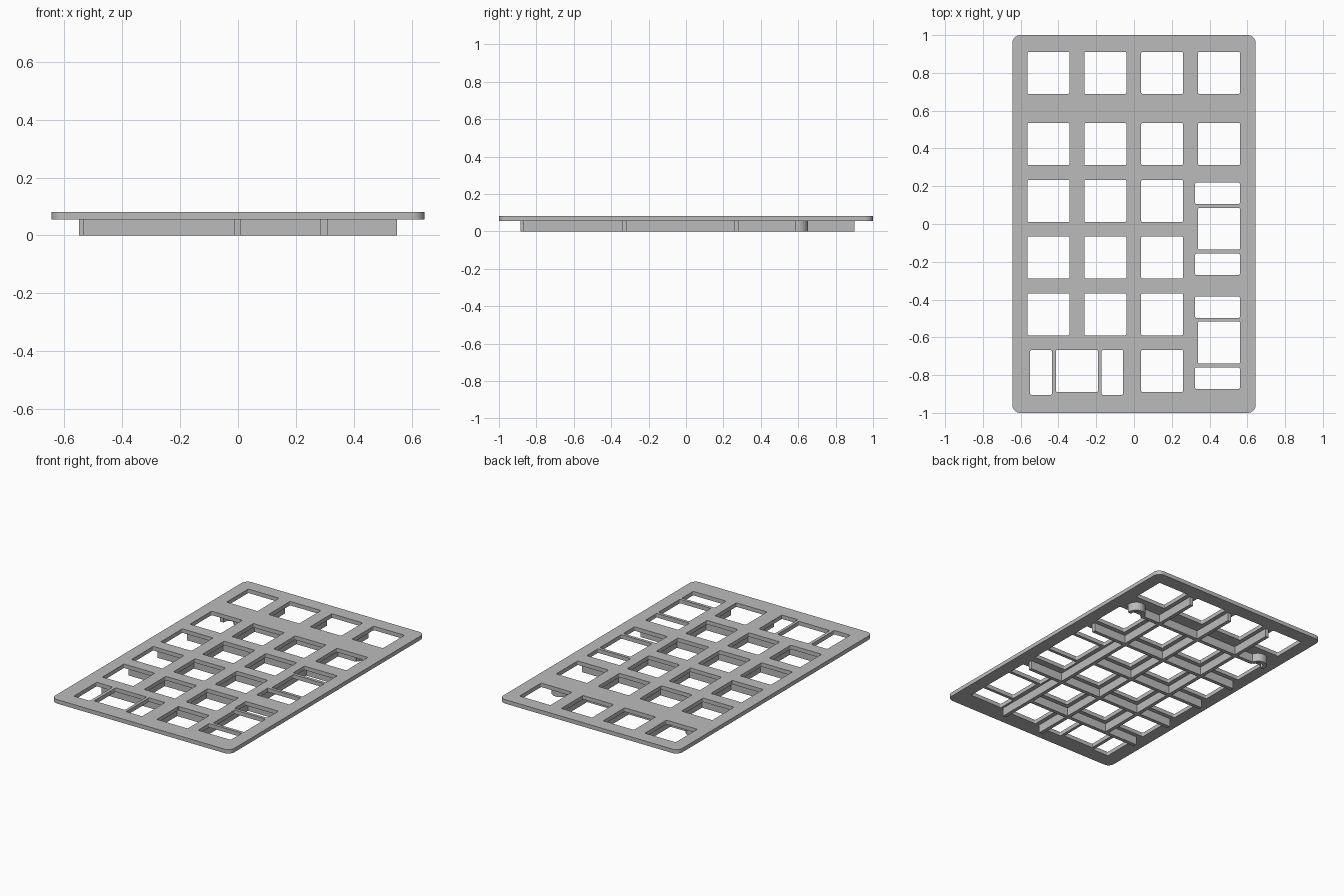
import bpy, bmesh, math

cube = bpy.data.objects.get("Cube")
if cube:
    bpy.data.objects.remove(cube, do_unlink=True)

PLATE_BOTTOM, PLATE_TOP = 0.055, 0.081
RIB = 0.024

grey = bpy.data.materials.new("plain grey")
grey.use_nodes = True
GREY = (0.5, 0.5, 0.5, 1)
grey.diffuse_color = GREY
grey.node_tree.nodes["Principled BSDF"].inputs["Base Color"].default_value = GREY


def rounded_rect(x, y, w, h, r, steps):
    """Outline of a rectangle with rounded corners."""
    pts = []
    for i, (sx, sy) in enumerate([(1, 1), (-1, 1), (-1, -1), (1, -1)]):
        cx, cy = x + sx * (w / 2 - r), y + sy * (h / 2 - r)
        for k in range(steps + 1):
            a = math.pi / 2 * (i + k / steps)
            pts.append((cx + r * math.cos(a), cy + r * math.sin(a)))
    return pts


def extruded(name, outlines, z0, z1):
    """Flat shape with holes, given thickness and cleaned up."""
    curve = bpy.data.curves.new(name, "CURVE")
    curve.dimensions = "2D"
    curve.fill_mode = "BOTH"
    curve.extrude = (z1 - z0) / 2
    for pts in outlines:
        spline = curve.splines.new("POLY")
        spline.points.add(len(pts) - 1)
        for p, (x, y) in zip(spline.points, pts):
            p.co = (x, y, 0, 1)
        spline.use_cyclic_u = True
    temp = bpy.data.objects.new(name + " outline", curve)
    bpy.context.collection.objects.link(temp)
    mesh = bpy.data.meshes.new_from_object(temp)
    bpy.data.objects.remove(temp, do_unlink=True)
    bm = bmesh.new()
    bm.from_mesh(mesh)
    bmesh.ops.remove_doubles(bm, verts=bm.verts, dist=0.0001)
    bmesh.ops.translate(bm, verts=bm.verts, vec=(0, 0, (z0 + z1) / 2))
    bmesh.ops.recalc_face_normals(bm, faces=bm.faces)
    bm.to_mesh(mesh)
    bm.free()
    for f in mesh.polygons:
        f.use_smooth = False
    mesh.materials.clear()
    mesh.materials.append(grey)
    obj = bpy.data.objects.new(name, mesh)
    bpy.context.collection.objects.link(obj)
    return obj


# Key openings: regular grid plus the long keys with their stabiliser slots
columns = [-0.453, -0.152, 0.149, 0.45]
rows = [0.8, 0.423, 0.122, -0.178, -0.478, -0.778]
KEY = 0.222
holes = []
for r, y in enumerate(rows):
    for c, x in enumerate(columns):
        tall_key = c == 3 and r >= 2
        wide_key = r == 5 and c < 2
        if not (tall_key or wide_key):
            holes.append((x, y, KEY, KEY))
for y in (-0.025, -0.628):
    holes.append((0.45, y, KEY, KEY))
    holes.append((0.442, y + 0.188, 0.236, 0.115))
    holes.append((0.442, y - 0.188, 0.236, 0.115))
holes.append((-0.302, -0.778, KEY, KEY))
for x in (-0.492, -0.115):
    holes.append((x, -0.786, 0.115, 0.236))

outlines = [rounded_rect(0, 0, 1.288, 2, 0.042, 8)]
outlines += [rounded_rect(*h, 0.006, 3) for h in holes]
extruded("key_plate", outlines, PLATE_BOTTOM, PLATE_TOP)


def rib(name, x0, x1, y0, y1):
    bm = bmesh.new()
    bmesh.ops.create_cube(bm, size=1)
    for v in bm.verts:
        v.co = (x1 if v.co.x > 0 else x0, y1 if v.co.y > 0 else y0,
                PLATE_BOTTOM if v.co.z > 0 else 0)
    mesh = bpy.data.meshes.new(name)
    bm.to_mesh(mesh)
    bm.free()
    mesh.materials.append(grey)
    bpy.context.collection.objects.link(bpy.data.objects.new(name, mesh))


# Lengthwise stiffening ribs
for i, (x, y0, y1) in enumerate([(-0.302, -0.63, 0.9), (-0.002, -0.885, 0.9),
                                 (0.298, -0.87, 0.9)]):
    rib(f"long_rib_{i + 1}", x - RIB / 2, x + RIB / 2, y0, y1)

# Crosswise stiffening ribs
for i, (y, x0, x1) in enumerate([(-0.628, -0.535, 0.3), (-0.328, -0.55, 0.55),
                                 (-0.028, -0.55, 0.3), (0.272, -0.55, 0.55),
                                 (0.597, -0.44, 0.44)]):
    rib(f"cross_rib_{i + 1}", x0, x1, y - RIB / 2, y + RIB / 2)

# Curved rib ends that arch round the upper fixing points
for name, side in (("left", 1), ("right", -1)):
    angles = [math.pi * k / 12 for k in range(13)]
    outer, inner = 0.055, 0.055 - RIB
    arch = [(side * (0.483 + outer * math.cos(a)), 0.597 + outer * math.sin(a)) for a in angles]
    arch += [(side * (0.483 + inner * math.cos(a)), 0.597 + inner * math.sin(a))
             for a in reversed(angles)]
    end = extruded(f"{name}_rib_arch", [arch], 0, PLATE_BOTTOM)
    rib(f"{name}_rib_tip", *sorted((side * (0.483 + inner), side * (0.483 + outer))), 0.585, 0.597)
